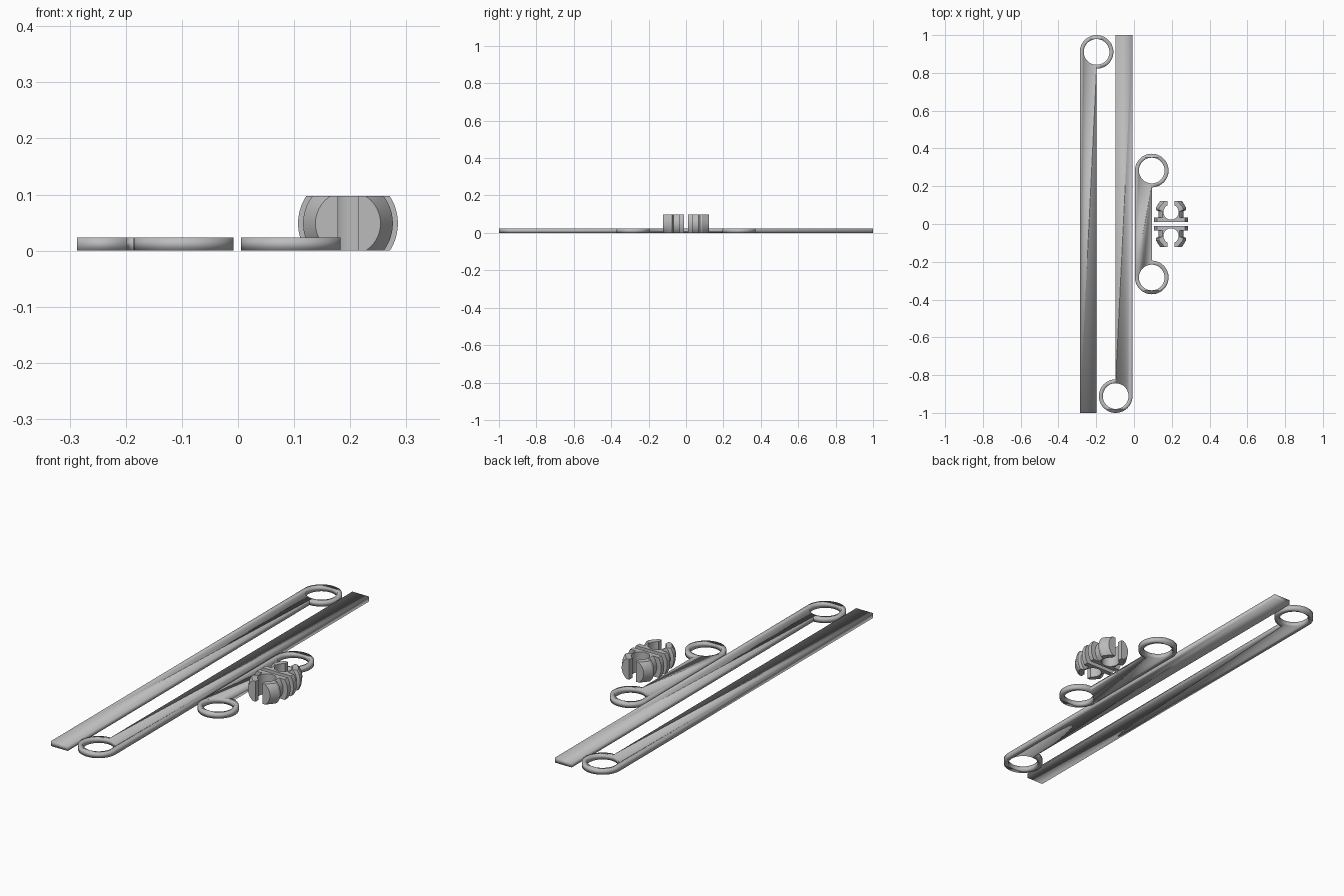
import bpy, bmesh
from math import cos, sin, pi, radians
from mathutils import Vector

RING, HOLE, THICK = 0.089, 0.068, 0.023

cube = bpy.data.objects.get("Cube")
if cube:
    bpy.data.objects.remove(cube)

grey = bpy.data.materials.new("light grey plastic")
grey.use_nodes = True
color = (0.5, 0.5, 0.5, 1)
grey.diffuse_color = color
grey.node_tree.nodes["Principled BSDF"].inputs["Base Color"].default_value = color


def arc(cx, cy, r, start, end, n=48):
    steps = [radians(start + (end - start) * i / n) for i in range(n + 1)]
    return [(cx + r * cos(a), cy + r * sin(a)) for a in steps]


def activate(obj):
    bpy.ops.object.select_all(action='DESELECT')
    obj.select_set(True)
    bpy.context.view_layer.objects.active = obj


def finish(obj):
    """Apply modifiers, smooth the round walls and colour the part."""
    activate(obj)
    bpy.ops.object.convert(target='MESH')
    obj = bpy.context.object
    obj.data.materials.clear()
    obj.data.materials.append(grey)
    bpy.ops.object.shade_smooth_by_angle(angle=radians(30))
    return obj


def plate(name, outlines, height):
    """Flat plate from closed outlines; inner outlines become holes."""
    curve = bpy.data.curves.new(name, 'CURVE')
    curve.dimensions = '2D'
    curve.fill_mode = 'BOTH'
    curve.extrude = height / 2
    for points in outlines:
        spline = curve.splines.new('POLY')
        spline.points.add(len(points) - 1)
        for p, (x, y) in zip(spline.points, points):
            p.co = (x, y, 0, 1)
        spline.use_cyclic_u = True
    obj = bpy.data.objects.new(name, curve)
    bpy.context.collection.objects.link(obj)
    obj.location.z = height / 2
    obj = finish(obj)
    bm = bmesh.new()
    bm.from_mesh(obj.data)
    bmesh.ops.remove_doubles(bm, verts=bm.verts, dist=1e-5)
    bmesh.ops.recalc_face_normals(bm, faces=bm.faces)
    bm.to_mesh(obj.data)
    bm.free()
    return obj


def hole(cy):
    return arc(0, cy, HOLE, 0, 352.5, 47)


# Two long arms, each a bar tangent to an end ring
ARM = 1.911
for name, x, y, turn in (("left_arm", -0.097, -0.911, pi), ("right_arm", -0.198, 0.911, 0)):
    outline = [(-RING, -ARM)] + arc(0, 0, RING, 180, -90) + [(0, -RING - 0.001), (0, -ARM)]
    arm = plate(name, [outline, hole(0)], THICK)
    arm.location.x, arm.location.y = x, y
    arm.rotation_euler.z = turn

# Short link with a ring at each end
D = 0.283
link = plate("short_link", [arc(0, D, RING, 180, -90) + arc(0, -D, RING, 90, -180),
                            hole(D), hole(-D)], THICK)
link.location.x = 0.094

# Snap pin: lathed flange, neck and tapered lip, with flat top and bottom
PROFILE = [(0, 0.011), (0.089, 0.011), (0.089, 0.034), (0.066, 0.034),
           (0.066, 0.068), (0.08, 0.074), (0.08, 0.086), (0.058, 0.122), (0, 0.122)]
HALF = 0.0485
bm = bmesh.new()
verts = [bm.verts.new((r, y, 0)) for r, y in PROFILE]
edges = [bm.edges.new(pair) for pair in zip(verts, verts[1:])]
bmesh.ops.spin(bm, geom=verts + edges, cent=(0, 0, 0), axis=(0, 1, 0),
               angle=2 * pi, steps=64, use_duplicate=False)
bmesh.ops.remove_doubles(bm, verts=bm.verts, dist=1e-5)
for side in (1, -1):
    cut = bmesh.ops.bisect_plane(bm, geom=bm.verts[:] + bm.edges[:] + bm.faces[:],
                                 plane_co=(0, 0, side * HALF), plane_no=Vector((0, 0, side)),
                                 clear_outer=True)
    rim = [e for e in cut["geom_cut"] if isinstance(e, bmesh.types.BMEdge)]
    bmesh.ops.holes_fill(bm, edges=rim, sides=0)
bmesh.ops.recalc_face_normals(bm, faces=bm.faces)
mesh = bpy.data.meshes.new("back_snap_pin")
bm.to_mesh(mesh)
bm.free()
pin = bpy.data.objects.new("back_snap_pin", mesh)
bpy.context.collection.objects.link(pin)
pin.location = (0.196, 0, HALF)

# Keyhole slot that splits the pin into two prongs
keyhole = arc(0, 0.063, 0.04, 117, 423) + [(0.018, 0.2), (-0.018, 0.2)]
cutter = plate("keyhole_cutter", [keyhole], 0.2)
cutter.location = (0.196, 0, HALF)
cutter.hide_render = True
slot = pin.modifiers.new("keyhole", 'BOOLEAN')
slot.operation = 'DIFFERENCE'
slot.solver = 'EXACT'
slot.object = cutter
bpy.context.view_layer.update()
pin = finish(pin)
bpy.data.objects.remove(cutter)

# Matching pin facing the other way
front_pin = pin.copy()
front_pin.name = "front_snap_pin"
front_pin.rotation_euler.z = pi
bpy.context.collection.objects.link(front_pin)
